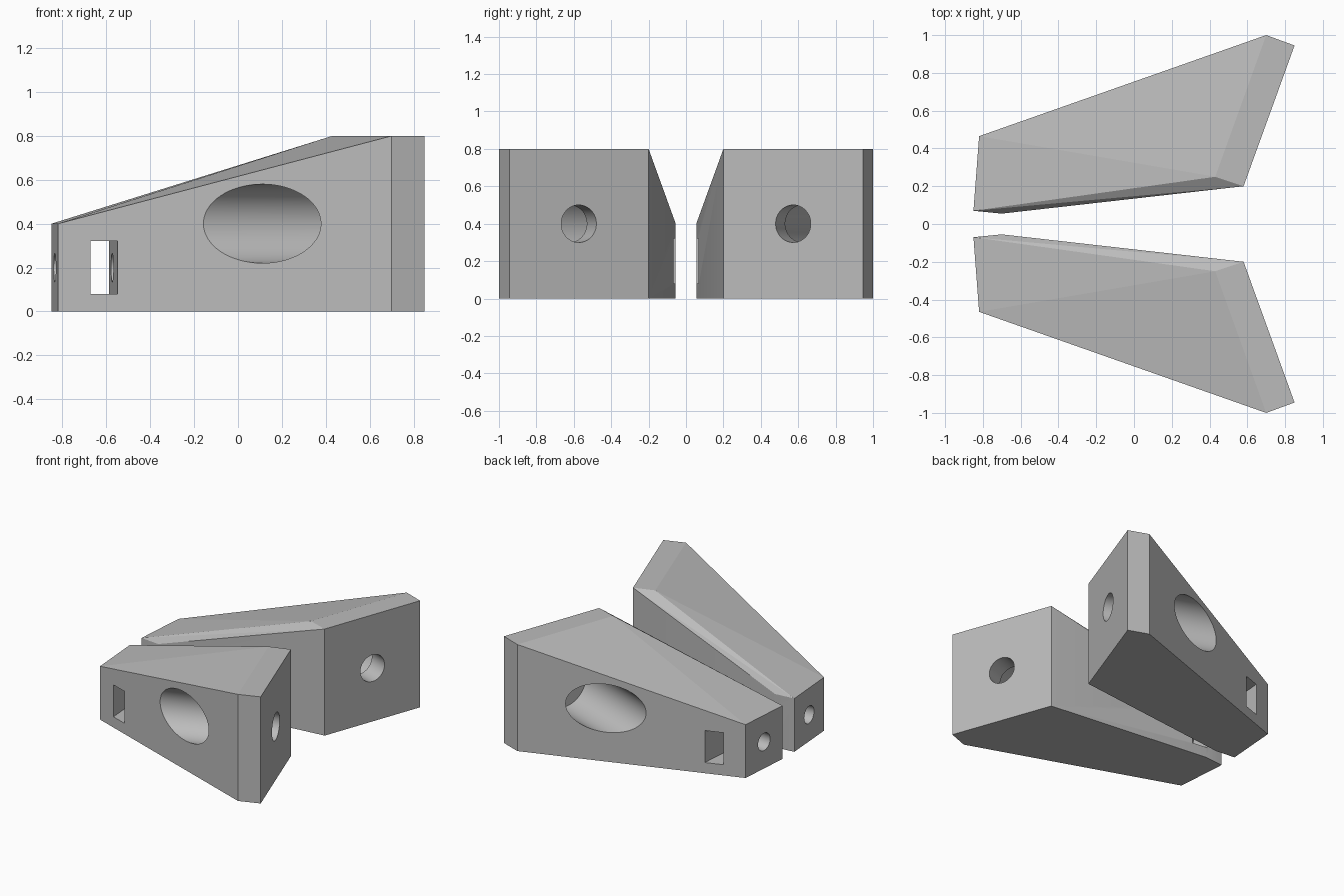
import bpy, bmesh, math
from mathutils import Vector, Matrix

cube = bpy.data.objects.get("Cube")
if cube:
    bpy.data.objects.remove(cube)

grey = bpy.data.materials.new("plain grey")
grey.use_nodes = True
grey.diffuse_color = (0.5, 0.5, 0.5, 1)
grey.node_tree.nodes["Principled BSDF"].inputs["Base Color"].default_value = (0.5, 0.5, 0.5, 1)

LOW, HIGH = 0.4, 0.8
# Footprint corners with the height of the wall above each
FOOTPRINT = [(-0.85, 0.07, LOW), (-0.82, 0.465, LOW), (0.70, 1.0, HIGH),
             (0.85, 0.945, HIGH), (0.58, 0.20, HIGH), (-0.70, 0.055, LOW)]
RIDGE_END = (0.43, 0.25, HIGH)


def make_object(name, bm):
    bmesh.ops.recalc_face_normals(bm, faces=bm.faces)
    mesh = bpy.data.meshes.new(name)
    bm.to_mesh(mesh)
    bm.free()
    mesh.materials.append(grey)
    obj = bpy.data.objects.new(name, mesh)
    bpy.context.collection.objects.link(obj)
    return obj


def wedge(name, side):
    bm = bmesh.new()
    for x, y, h in FOOTPRINT:
        bm.verts.new((x, y * side, 0))
        bm.verts.new((x, y * side, h))
    x, y, h = RIDGE_END
    bm.verts.new((x, y * side, h))
    bmesh.ops.convex_hull(bm, input=bm.verts[:])
    bmesh.ops.dissolve_limit(bm, angle_limit=math.radians(0.3),
                             verts=bm.verts[:], edges=bm.edges[:])
    return make_object(name, bm)


def bore(side, start, end, radius):
    a = Vector((start[0], start[1] * side, start[2]))
    b = Vector((end[0], end[1] * side, end[2]))
    turn = (b - a).to_track_quat('Z', 'Y').to_matrix().to_4x4()
    bm = bmesh.new()
    bmesh.ops.create_cone(bm, cap_ends=True, segments=64, radius1=radius, radius2=radius,
                          depth=(b - a).length, matrix=Matrix.Translation((a + b) / 2) @ turn)
    return make_object("bore_cutter", bm)


def slot(side):
    # Rectangular through slot, parallel to the narrow end
    bm = bmesh.new()
    bmesh.ops.create_cube(bm, size=1)
    for v in bm.verts:
        y = 0.3 + v.co.y
        v.co = Vector((-0.61 + 0.12 * v.co.x + 0.08 * (y - 0.54), y * side, 0.2 + 0.24 * v.co.z))
    return make_object("slot_cutter", bm)


def cut(obj, cutter):
    mod = obj.modifiers.new("cut", 'BOOLEAN')
    mod.operation = 'DIFFERENCE'
    mod.solver = 'EXACT'
    mod.object = cutter
    bpy.context.view_layer.objects.active = obj
    bpy.ops.object.modifier_apply(modifier=mod.name)
    bpy.data.objects.remove(cutter)


# Bolt axis runs square to the wide end and leaves through the outer wall
FACE = Vector((0.715, 0.573, 0.4))
AXIS = Vector((-0.94, 0.341, 0)).normalized()
# Small bore runs square to the narrow end
END = Vector((-0.835, 0.267, 0.2))
INWARD = Vector((0.997, -0.076, 0))

for name, side in (("front_wedge", -1), ("back_wedge", 1)):
    body = wedge(name, side)
    cut(body, bore(side, FACE + AXIS * 0.15, FACE + AXIS * 1.3, 0.18))
    cut(body, bore(side, FACE - AXIS * 0.1, FACE + AXIS * 0.2, 0.1))
    cut(body, slot(side))
    cut(body, bore(side, END - INWARD * 0.1, END + INWARD * 0.42, 0.065))
    bpy.ops.object.select_all(action='DESELECT')
    body.select_set(True)
    bpy.context.view_layer.objects.active = body
    bpy.ops.object.shade_smooth_by_angle(angle=math.radians(20))
    # Keep the nearly flat top facets crisp
    for p in body.data.polygons:
        if abs(p.normal.z) > 0.4 and p.area > 0.03:
            p.use_smooth = False
